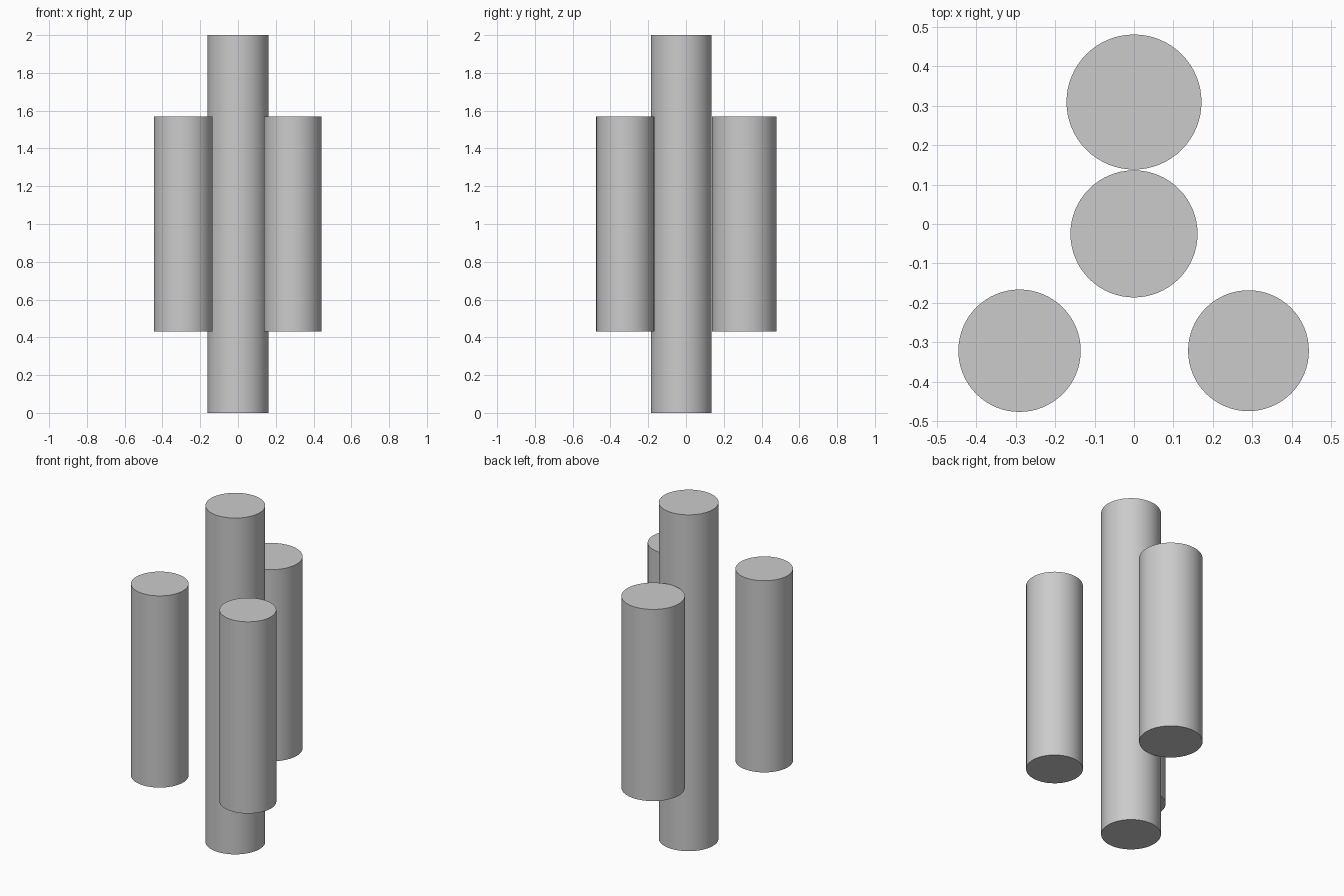
import bpy
import math

cube = bpy.data.objects.get("Cube")
if cube:
    bpy.data.objects.remove(cube, do_unlink=True)

# Single plain grey
GREY = (0.6, 0.6, 0.6, 1.0)
grey = bpy.data.materials.new("plain_grey")
grey.use_nodes = True
grey.diffuse_color = GREY
grey.node_tree.nodes["Principled BSDF"].inputs["Base Color"].default_value = GREY


def upright_cylinder(name, x, y, radius, bottom, top):
    bpy.ops.mesh.primitive_cylinder_add(
        vertices=64, radius=radius, depth=top - bottom,
        location=(x, y, (bottom + top) / 2))
    obj = bpy.context.object
    obj.name = name
    obj.data.materials.append(grey)
    bpy.ops.object.shade_smooth_by_angle(angle=math.radians(30))
    return obj


# Tall core
upright_cylinder("central_column", 0, -0.025, 0.161, 0, 2)

# Three shorter columns around it, floating at mid height
LOW, HIGH = 0.43, 1.57
upright_cylinder("back_column", 0, 0.309, 0.171, LOW, HIGH)
upright_cylinder("front_left_column", 0.29, -0.321, 0.153, LOW, HIGH)
upright_cylinder("front_right_column", -0.29, -0.321, 0.155, LOW, HIGH)
